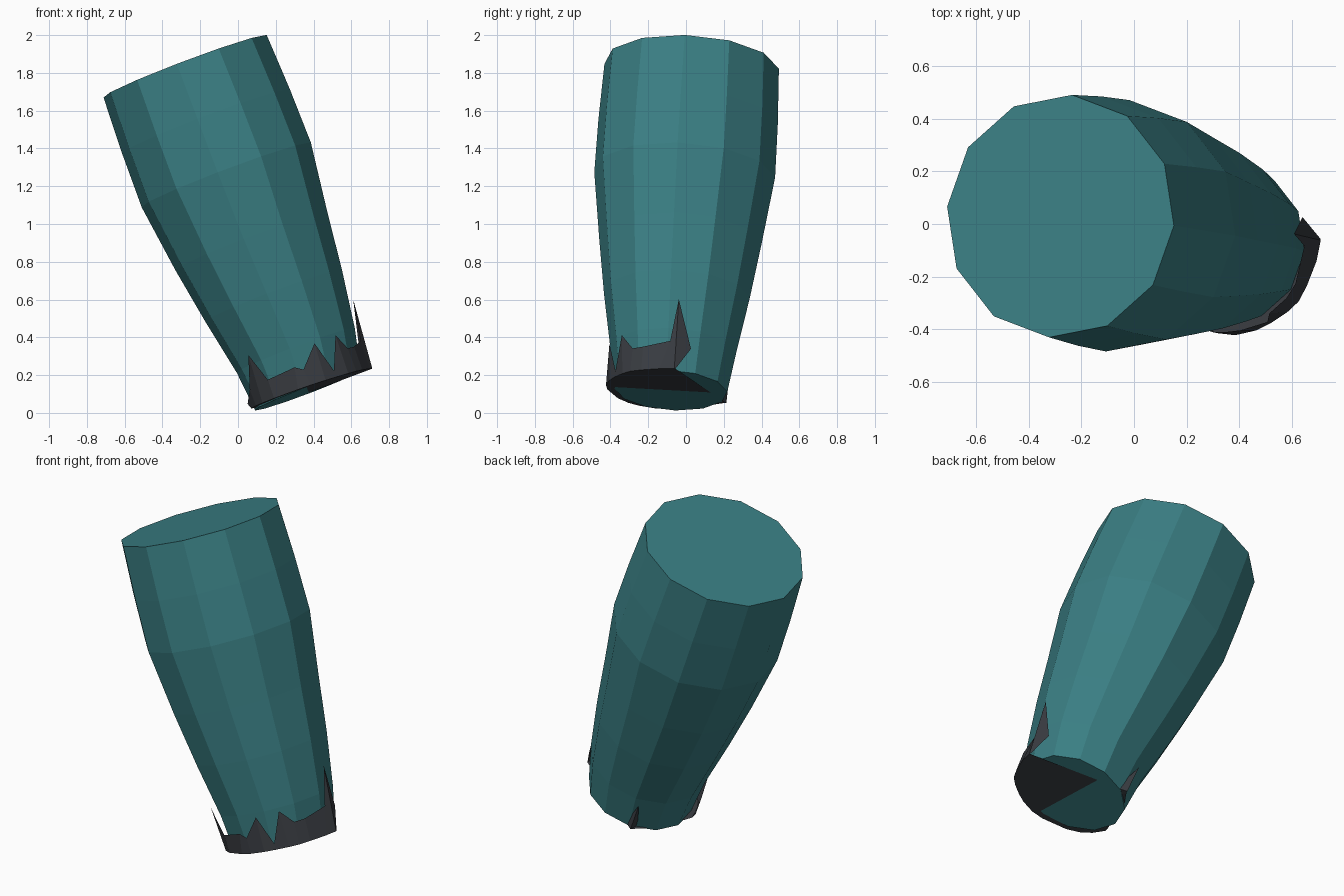
import bpy
import math
from mathutils import Vector

if "Cube" in bpy.data.objects:
    bpy.data.objects.remove(bpy.data.objects["Cube"])

# Tilted frame: origin at the foot centre, N runs up the limb axis
FOOT = Vector((0.37, -0.08, 0.12))
TOP = Vector((-0.28, 0.03, 1.835))
N = (TOP - FOOT).normalized()
U = Vector((0.935, 0, 0.354)).normalized()
V = N.cross(U)
LENGTH = (TOP - FOOT).length


def point(angle, radius, height, shift=0.0):
    a = math.radians(angle)
    return FOOT + N * height + U * (radius * math.cos(a) + shift) + V * (radius * math.sin(a))


def material(name, colour):
    m = bpy.data.materials.new(name)
    m.diffuse_color = (*colour, 1)
    m.use_nodes = True
    m.node_tree.nodes["Principled BSDF"].inputs["Base Color"].default_value = m.diffuse_color
    return m


def make(name, verts, faces, mat):
    mesh = bpy.data.meshes.new(name)
    mesh.from_pydata(verts, [], faces)
    mesh.materials.append(mat)
    mesh.update()
    obj = bpy.data.objects.new(name, mesh)
    bpy.context.collection.objects.link(obj)
    return obj


teal = material("teal", (0.042, 0.21, 0.228))
charcoal = material("charcoal", (0.04, 0.044, 0.052))

# Twelve-sided limb: (fraction of height, radius, sideways shift)
SIDES = 12
rings = [(0, 0.30, 0), (0.12, 0.335, 0.015), (0.29, 0.388, 0.008), (0.46, 0.432, 0),
         (0.665, 0.481, 0), (0.83, 0.477, 0), (1, 0.464, 0)]
verts = [point(i * 360 / SIDES - 4.5, r, t * LENGTH, s)
         for t, r, s in rings for i in range(SIDES)]
faces = [list(range(SIDES))[::-1],
         list(range((len(rings) - 1) * SIDES, len(rings) * SIDES))]
for k in range(len(rings) - 1):
    for i in range(SIDES):
        j = (i + 1) % SIDES
        a, b = k * SIDES, (k + 1) * SIDES
        faces.append((a + i, a + j, b + j, b + i))
make("limb", verts, faces, teal)

# Jagged cuff: (top angle, top height, base angle, base radius)
cuff = [(-165, 0.04, -165, 0.325), (-150, 0.10, -150, 0.33), (-131, 0.27, -138, 0.335),
        (-123, 0.11, -123, 0.335), (-95, 0.118, -98, 0.34), (-88, 0.09, -86, 0.345),
        (-72, 0.20, -72, 0.343), (-61, 0.03, -61, 0.341), (-50, 0.205, -48, 0.345),
        (-38, 0.12, -38, 0.35), (-27, 0.12, -27, 0.345), (-2, 0.145, -10, 0.35),
        (3, 0.367, 3, 0.36), (17, 0.115, 4, 0.359)]


def base_point(angle, radius):
    return point(angle, radius, -0.035 * radius * math.cos(math.radians(angle)))


def cuff_radius(height):
    return 0.338 + 0.17 * max(height - 0.1, 0)


n = len(cuff)
verts = [base_point(a, r) for _, _, a, r in cuff]
verts += [point(a, cuff_radius(h), h, 0.012 * min(h / 0.22, 1)) for a, h, _, _ in cuff]
faces = [(i, i + 1, n + i + 1, n + i) for i in range(n - 1)]
# Sole plate closing the cuff, cut straight across the back
verts += [base_point(118, 0.33), base_point(150, 0.29), base_point(180, 0.29)]
faces.append([2 * n + 2, 2 * n + 1, 2 * n] + list(range(n - 1, -1, -1)))
make("jagged_cuff", verts, faces, charcoal)

# Narrow back spike
spike = [point(111, 0.28, 0), point(118, 0.333, 0.005), point(125, 0.28, 0),
         point(118, 0.342, 0.19)]
make("back_spike", spike, [(0, 1, 3), (1, 2, 3), (2, 0, 3), (0, 2, 1)], charcoal)
